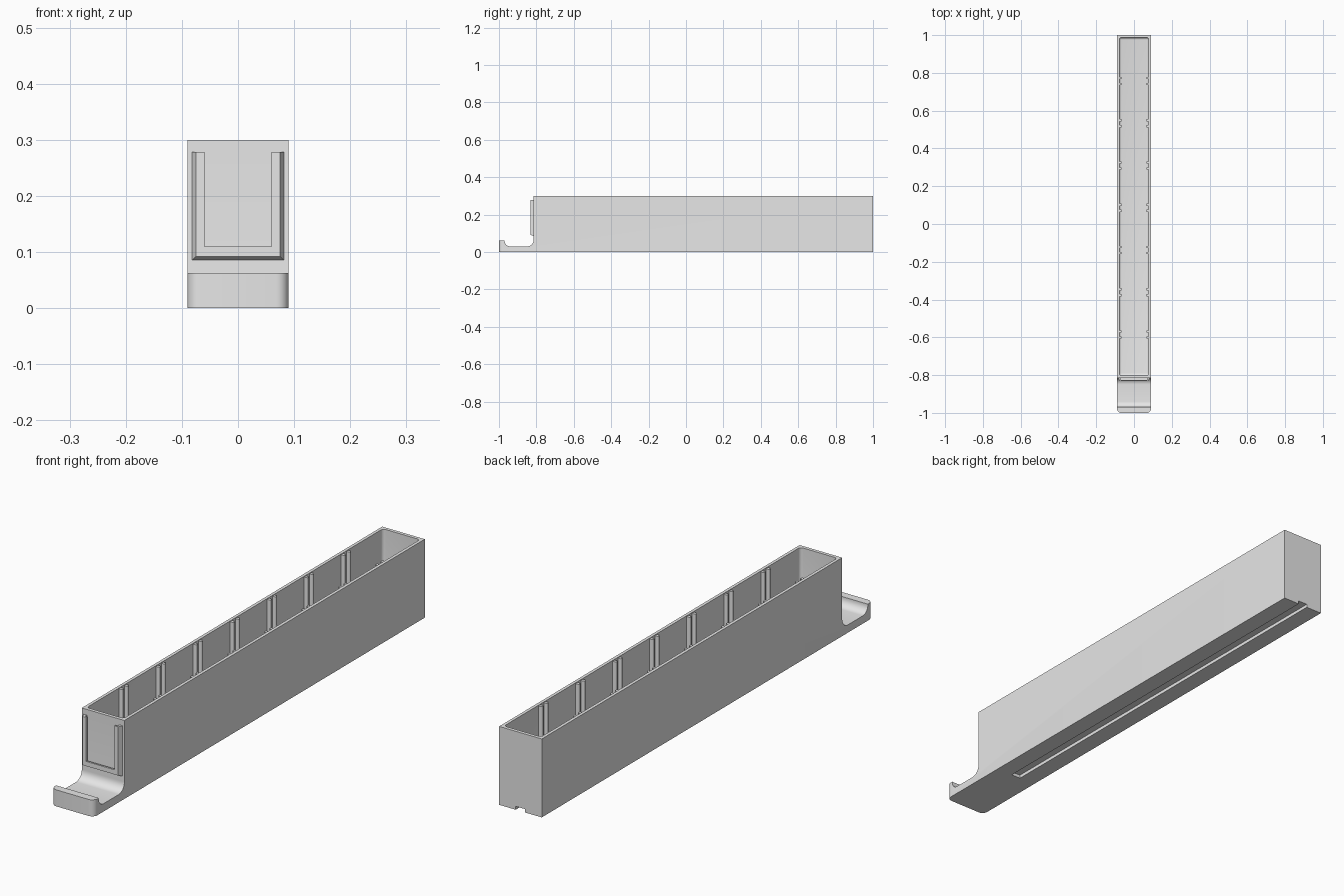
import bpy, bmesh
from math import sin, cos, radians

cube = bpy.data.objects.get("Cube")
if cube:
    bpy.data.objects.remove(cube, do_unlink=True)

HALF, TOP, FRONT = 0.09, 0.3, -0.815

grey = bpy.data.materials.new("plain grey")
grey.use_nodes = True
grey.diffuse_color = (0.8, 0.8, 0.8, 1)
grey.node_tree.nodes["Principled BSDF"].inputs["Base Color"].default_value = (0.8, 0.8, 0.8, 1)


def make(name, bm):
    bmesh.ops.recalc_face_normals(bm, faces=bm.faces)
    mesh = bpy.data.meshes.new(name)
    bm.to_mesh(mesh)
    bm.free()
    mesh.materials.append(grey)
    ob = bpy.data.objects.new(name, mesh)
    bpy.context.collection.objects.link(ob)
    return ob


def activate(ob):
    bpy.ops.object.select_all(action='DESELECT')
    ob.select_set(True)
    bpy.context.view_layer.objects.active = ob


def smooth(ob):
    activate(ob)
    bpy.ops.object.shade_smooth_by_angle(angle=radians(32))


def add_box(bm, lo, hi):
    verts = bmesh.ops.create_cube(bm, size=1)["verts"]
    for v in verts:
        for i in range(3):
            v.co[i] = lo[i] if v.co[i] < 0 else hi[i]
    return verts


def bevel(bm, edges, width, segments):
    bmesh.ops.bevel(bm, geom=edges, offset=width, segments=segments,
                    profile=0.5, affect='EDGES', clamp_overlap=True)


def arc(cy, cz, r, a0, a1, n=8):
    angles = [radians(a0 + (a1 - a0) * i / n) for i in range(n + 1)]
    return [(cy + r * cos(a), cz + r * sin(a)) for a in angles]


def cut(ob, cutter):
    mod = ob.modifiers.new("cut", 'BOOLEAN')
    mod.operation = 'DIFFERENCE'
    mod.solver = 'EXACT'
    mod.object = cutter
    activate(ob)
    bpy.ops.object.modifier_apply(modifier=mod.name)
    bpy.data.objects.remove(cutter, do_unlink=True)


# Bin body with the front pull, as one side profile
profile = [(-1, 0), (1, 0), (1, TOP), (FRONT, TOP)]
profile += arc(FRONT - 0.035, 0.065, 0.035, 0, -90)
profile += arc(-0.94, 0.06, 0.03, -90, -180)
profile += [(-0.97, 0.063), (-1, 0.063)]
bm = bmesh.new()
side = bm.faces.new([bm.verts.new((-HALF, y, z)) for y, z in profile])
new = bmesh.ops.extrude_face_region(bm, geom=[side])["geom"]
bmesh.ops.translate(bm, vec=(2 * HALF, 0, 0),
                    verts=[g for g in new if isinstance(g, bmesh.types.BMVert)])
tips = [e for e in bm.edges
        if all(v.co.y < -0.999 for v in e.verts)
        and abs(e.verts[0].co.x - e.verts[1].co.x) < 0.001]
bevel(bm, tips, 0.022, 6)
body = make("bin_body", bm)

# Hollow with rounded corners and floor
bm = bmesh.new()
add_box(bm, (-0.078, -0.802, 0.03), (0.078, 0.987, 0.4))
bevel(bm, [e for e in bm.edges if min(v.co.z for v in e.verts) < 0.1], 0.012, 5)
cut(body, make("hollow_cutter", bm))

# Guide groove under the floor, open at the back
bm = bmesh.new()
add_box(bm, (-0.02, -0.7, -0.05), (0.02, 1.1, 0.013))
cut(body, make("groove_cutter", bm))
smooth(body)

# Paired ribs that hold the dividers
bm = bmesh.new()
for i in range(7):
    for dy in (-0.016, 0.016):
        for s in (-1, 1):
            y = 0.757 - 0.2237 * i + dy
            x0, x1 = sorted((s * 0.065, s * 0.082))
            verts = add_box(bm, (x0, y - 0.006, 0.025), (x1, y + 0.006, 0.297))
            inner = [e for e in {e for v in verts for e in v.link_edges}
                     if all(abs(v.co.x) < 0.07 for v in e.verts)
                     and abs(e.verts[0].co.z - e.verts[1].co.z) > 0.1]
            bevel(bm, inner, 0.003, 3)
smooth(make("divider_ribs", bm))

# Label holder: a U-shaped lip with a slot behind it
section = [(0.083, 0.085, FRONT + 0.002), (0.075, 0.092, -0.832),
           (0.06, 0.11, -0.832), (0.06, 0.11, -0.825),
           (0.069, 0.1, -0.825), (0.069, 0.1, FRONT + 0.002)]
bm = bmesh.new()
stations = []
for sx, high in ((-1, True), (-1, False), (1, False), (1, True)):
    stations.append([bm.verts.new((sx * w, y, 0.278 if high else low))
                     for w, low, y in section])
for a, b in zip(stations, stations[1:]):
    for i in range(len(section)):
        j = (i + 1) % len(section)
        bm.faces.new((a[i], a[j], b[j], b[i]))
bm.faces.new(stations[0])
bm.faces.new(stations[-1])
make("label_holder", bm)
